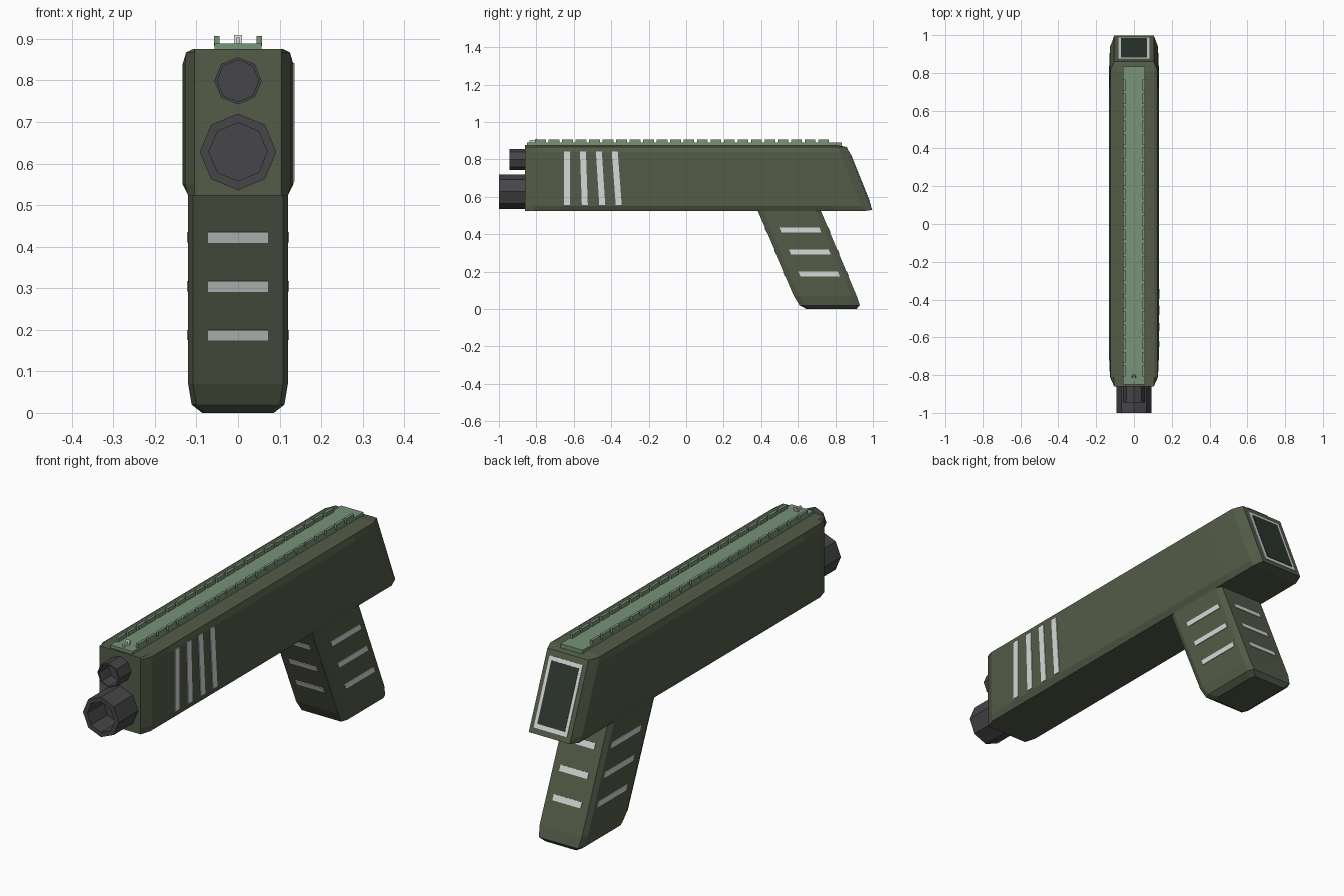
import bpy, bmesh, math
from mathutils import Vector

if "Cube" in bpy.data.objects:
    bpy.data.objects.remove(bpy.data.objects["Cube"])


def material(name, rgb):
    m = bpy.data.materials.new(name)
    lin = [((c / 255 + 0.055) / 1.055) ** 2.4 for c in rgb]
    m.diffuse_color = (*lin, 1)
    m.use_nodes = True
    m.node_tree.nodes["Principled BSDF"].inputs["Base Color"].default_value = m.diffuse_color
    return m


OLIVE = material("olive_green", (83, 92, 72))
RAIL = material("light_green", (120, 147, 120))
GREY = material("barrel_grey", (70, 70, 72))
WHITE = material("pale_grey", (216, 216, 216))
DARK = material("screen_dark", (44, 54, 46))


def loft(name, rings, mat):
    """Skin a list of equal-length point rings and cap both ends."""
    bm = bmesh.new()
    vs = [[bm.verts.new(p) for p in ring] for ring in rings]
    n = len(vs[0])
    for a, b in zip(vs, vs[1:]):
        for i in range(n):
            j = (i + 1) % n
            bm.faces.new((a[i], a[j], b[j], b[i]))
    bm.faces.new(vs[0])
    bm.faces.new(vs[-1])
    bmesh.ops.recalc_face_normals(bm, faces=bm.faces)
    me = bpy.data.meshes.new(name)
    bm.to_mesh(me)
    bm.free()
    me.materials.append(mat)
    ob = bpy.data.objects.new(name, me)
    bpy.context.collection.objects.link(ob)
    return ob


def plate(name, quad, offset, mat):
    """Thin slab: a quad pushed out by an offset vector."""
    q = [Vector(p) for p in quad]
    o = Vector(offset)
    return loft(name, [[p - o * 0.3 for p in q], [p + o for p in q]], mat)


def box(name, x0, x1, y0, y1, z0, z1, mat):
    return plate(name, [(x0, y0, z0), (x1, y0, z0), (x1, y1, z0), (x0, y1, z0)],
                 (0, 0, z1 - z0), mat)


# Receiver body: chamfered section, narrowed at both ends, slanted back
SECTION = [(0.108, 0.876), (0.125, 0.867), (0.133, 0.84), (0.133, 0.55), (0.12, 0.523)]


def back_y(z):
    return 0.862 + (0.865 - z) * 0.403


def body_ring(y_of_z, w, z_min=0.5, z_max=0.9):
    half = [(min(x, w), min(max(z, z_min), z_max)) for x, z in SECTION]
    pts = half + [(-x, z) for x, z in reversed(half)]
    return [(x, y_of_z(z), z) for x, z in pts]


loft("body", [
    body_ring(lambda z: -0.86, 0.105),
    body_ring(lambda z: -0.81, 0.127),
    body_ring(lambda z: -0.68, 0.133),
    body_ring(lambda z: back_y(z) - 0.2, 0.133),
    body_ring(lambda z: back_y(z) - 0.05, 0.127),
    body_ring(back_y, 0.105, 0.53, 0.866),
], OLIVE)

# Back display: pale frame with dark screen
OUT = Vector((0, 1, 0.403)).normalized()
for name, w, z0, z1, t, mat in (("display_frame", 0.085, 0.553, 0.842, 0.003, WHITE),
                                ("display_screen", 0.07, 0.571, 0.825, 0.005, DARK)):
    plate(name, [(-w, back_y(z0), z0), (w, back_y(z0), z0),
                 (w, back_y(z1), z1), (-w, back_y(z1), z1)], OUT * t, mat)

# Body stripes, right side only, leaning progressively
for i, (top, bottom) in enumerate(((-0.652, -0.652), (-0.567, -0.557),
                                   (-0.482, -0.464), (-0.397, -0.376))):
    plate(f"body_stripe_{i + 1}",
          [(0.133, bottom, 0.557), (0.133, bottom + 0.032, 0.557),
           (0.133, top + 0.032, 0.842), (0.133, top, 0.842)], (0.003, 0, 0), WHITE)


# Grip: slanted, with tapered foot
def grip_f(z):
    return 0.38 + (0.53 - z) * 0.43


def grip_b(z):
    return 0.72 + (0.53 - z) * 0.42


def grip_ring(z, f, b, s):
    half = [(0.108 * s, f), (0.12 * s, f + 0.028), (0.12 * s, b - 0.028), (0.108 * s, b)]
    return [(x, y, z) for x, y in half + [(-x, y) for x, y in reversed(half)]]


loft("grip", [
    grip_ring(0.56, grip_f(0.56), grip_b(0.56), 1),
    grip_ring(0.07, grip_f(0.07), grip_b(0.07), 1),
    grip_ring(0.02, 0.608, 0.93, 0.93),
    grip_ring(0.0, 0.645, 0.912, 0.72),
], OLIVE)

# Grip stripes on all four sides
for i, z0 in enumerate((0.175, 0.292, 0.41)):
    z1 = z0 + 0.025
    for side, s in (("right", 1), ("left", -1)):
        x = 0.12 * s
        plate(f"grip_stripe_{side}_{i + 1}",
              [(x, grip_f(z0) + 0.08, z0), (x, grip_b(z0) - 0.046, z0),
               (x, grip_b(z1) - 0.046, z1), (x, grip_f(z1) + 0.08, z1)],
              (0.003 * s, 0, 0), WHITE)
    for side, fy, s in (("front", grip_f, -1), ("back", grip_b, 1)):
        plate(f"grip_stripe_{side}_{i + 1}",
              [(-0.072, fy(z0), z0), (0.072, fy(z0), z0),
               (0.072, fy(z1), z1), (-0.072, fy(z1), z1)],
              (0, 0.003 * s, 0.0013 * s), WHITE)

# Top rail with two rows of teeth
box("rail_base", -0.057, 0.057, -0.85, 0.835, 0.873, 0.889, RAIL)
for i in range(22):
    y = -0.807 + i * 0.0721
    for side, s in (("right", 1), ("left", -1)):
        box(f"rail_tooth_{side}_{i + 1}", 0.045 * s, 0.058 * s, y, y + 0.058,
            0.888, 0.907, RAIL)

# Front sight: small wedge blade
loft("front_sight", [
    [(-0.01, -0.815, 0.888), (0.01, -0.815, 0.888), (0.01, -0.803, 0.909), (-0.01, -0.803, 0.909)],
    [(-0.01, -0.803, 0.888), (0.01, -0.803, 0.888), (0.01, -0.797, 0.909), (-0.01, -0.797, 0.909)],
], WHITE)
box("front_sight_stem", -0.004, 0.004, -0.838, -0.803, 0.888, 0.903, WHITE)


# Hollow eight-sided tubes
def tube(name, z, r_out, r_in, y_front, depth):
    def ring(y, r):
        return [(r * math.sin(a * math.pi / 4), y, z + r * math.cos(a * math.pi / 4))
                for a in range(8)]
    loft(name, [ring(-0.84, r_out), ring(y_front, r_out),
                ring(y_front, r_in), ring(y_front + depth, r_in)], GREY)


tube("barrel", 0.628, 0.092, 0.07, -1.0, 0.12)
tube("aiming_light", 0.799, 0.057, 0.05, -0.945, 0.07)
